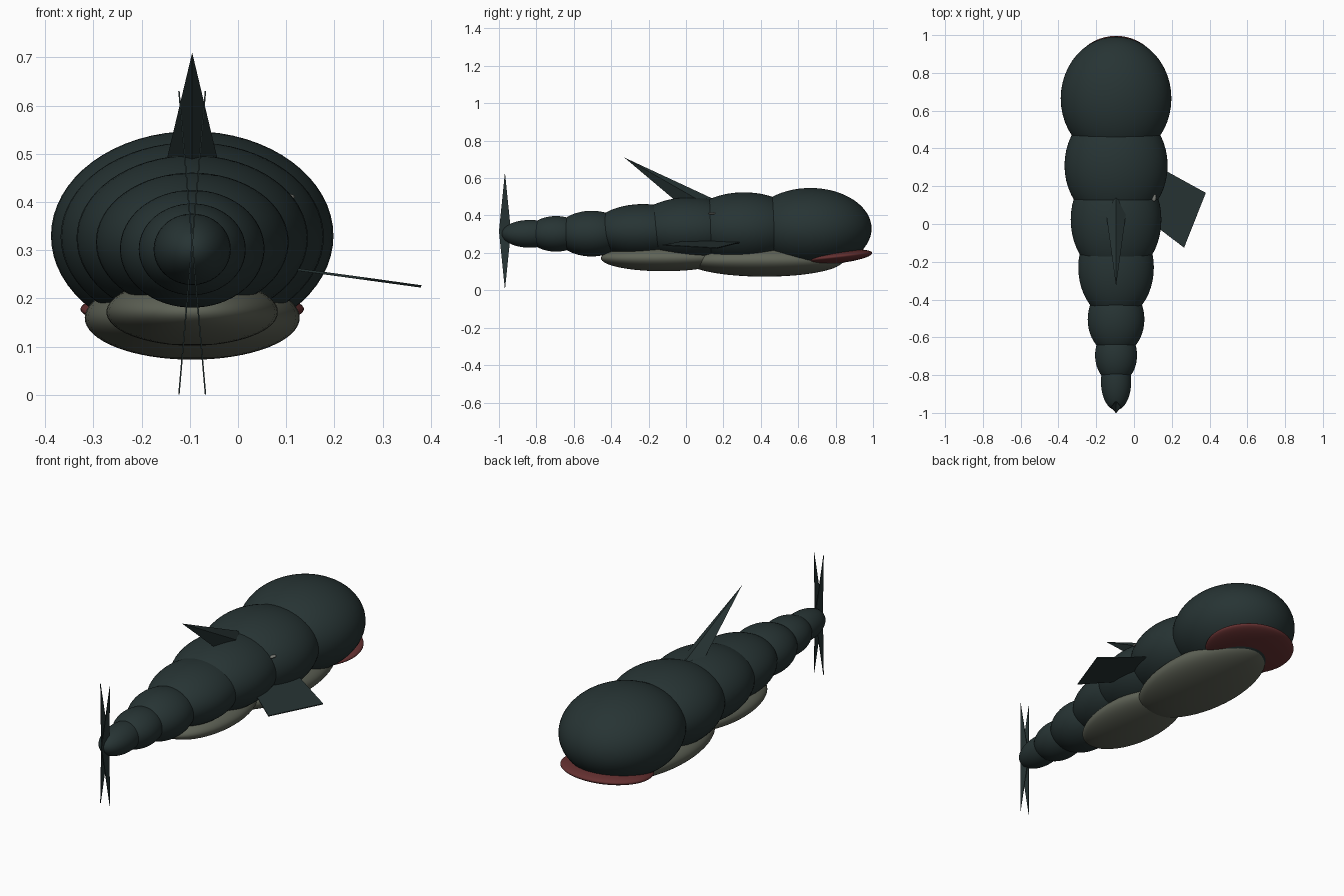
import bpy, bmesh
from math import radians
from mathutils import Matrix, Vector

cube = bpy.data.objects.get("Cube")
if cube:
    bpy.data.objects.remove(cube, do_unlink=True)

MID = -0.095  # x of the body's centre line


def make_material(name, color):
    m = bpy.data.materials.new(name)
    m.use_nodes = True
    m.diffuse_color = (*color, 1)
    m.node_tree.nodes["Principled BSDF"].inputs["Base Color"].default_value = (*color, 1)
    return m


skin = make_material("dark teal skin", (0.02, 0.034, 0.034))
pale = make_material("pale belly", (0.115, 0.125, 0.095))
red = make_material("red mouth", (0.13, 0.03, 0.03))
grey = make_material("grey spot", (0.2, 0.21, 0.19))


def finish(name, bm, mat, smooth=False):
    bmesh.ops.recalc_face_normals(bm, faces=bm.faces)
    mesh = bpy.data.meshes.new(name)
    bm.to_mesh(mesh)
    bm.free()
    mesh.materials.append(mat)
    for p in mesh.polygons:
        p.use_smooth = smooth
    ob = bpy.data.objects.new(name, mesh)
    bpy.context.collection.objects.link(ob)
    return ob


def ellipsoid(name, center, radii, mat, tilt=0):
    bm = bmesh.new()
    matrix = (Matrix.Translation(center) @ Matrix.Rotation(radians(tilt), 4, 'X')
              @ Matrix.Diagonal((*radii, 1)))
    bmesh.ops.create_uvsphere(bm, u_segments=48, v_segments=32, radius=1, matrix=matrix)
    return finish(name, bm, mat, True)


def plate(name, outline, thickness, mat):
    """Thin flat slab following an outline of points."""
    bm = bmesh.new()
    pts = [Vector(p) for p in outline]
    n = (pts[1] - pts[0]).cross(pts[2] - pts[0]).normalized() * thickness
    face = bm.faces.new([bm.verts.new(p - n / 2) for p in pts])
    ext = bmesh.ops.extrude_face_region(bm, geom=[face], use_keep_orig=True)
    bmesh.ops.translate(bm, vec=n, verts=[v for v in ext["geom"] if isinstance(v, bmesh.types.BMVert)])
    return finish(name, bm, mat)


# Body: overlapping ellipsoids from head to tail (y, z, radii)
body = [
    ("head", 0.665, 0.33, (0.293, 0.327, 0.217)),
    ("chest_segment", 0.31, 0.328, (0.273, 0.315, 0.196)),
    ("middle_segment", 0.023, 0.325, (0.24, 0.308, 0.172)),
    ("hip_segment", -0.23, 0.317, (0.2, 0.273, 0.144)),
    ("rear_segment", -0.505, 0.303, (0.15, 0.19, 0.122)),
    ("tail_segment", -0.695, 0.302, (0.111, 0.15, 0.095)),
    ("tail_tip", -0.835, 0.302, (0.08, 0.15, 0.074)),
]
for name, y, z, radii in body:
    ellipsoid(name, (MID, y, z), radii, skin)

# Belly pads and mouth
ellipsoid("front_belly", (MID, 0.42, 0.16), (0.223, 0.42, 0.087), pale)
ellipsoid("rear_belly", (MID, -0.12, 0.172), (0.178, 0.335, 0.07), pale)
ellipsoid("mouth", (MID, 0.79, 0.178), (0.232, 0.207, 0.036), red, 6)

# Small spot on the upper left flank
ellipsoid("flank_spot", (0.106, 0.14, 0.411), (0.012, 0.02, 0.006), grey)

# Swept dorsal fin: four-sided spike
bm = bmesh.new()
ring = [bm.verts.new(p) for p in ((MID, 0.165, 0.48), (MID + 0.056, 0.08, 0.475),
                                  (MID, -0.01, 0.44), (MID - 0.056, 0.08, 0.475))]
tip = bm.verts.new((MID, -0.33, 0.71))
bm.faces.new(ring)
for i in range(4):
    bm.faces.new((ring[i], ring[(i + 1) % 4], tip))
finish("dorsal_fin", bm, skin)

# Single paddle fin on the left side
plate("left_fin", [(0.38, 0.165, 0.225), (0.265, -0.125, 0.241),
                   (0.065, 0.027, 0.268), (0.16, 0.286, 0.255)], 0.005, skin)

# Tail fluke: two thin crossing diamond blades
for name, angle in (("tail_blade_left", 5), ("tail_blade_right", -5)):
    blade = plate(name, [(0, 0, 0.316), (0, 0.032, 0), (0, 0, -0.316), (0, -0.032, 0)], 0.003, skin)
    blade.data.transform(Matrix.Translation((MID, -0.968, 0.316)) @ Matrix.Rotation(radians(angle), 4, 'Y'))
